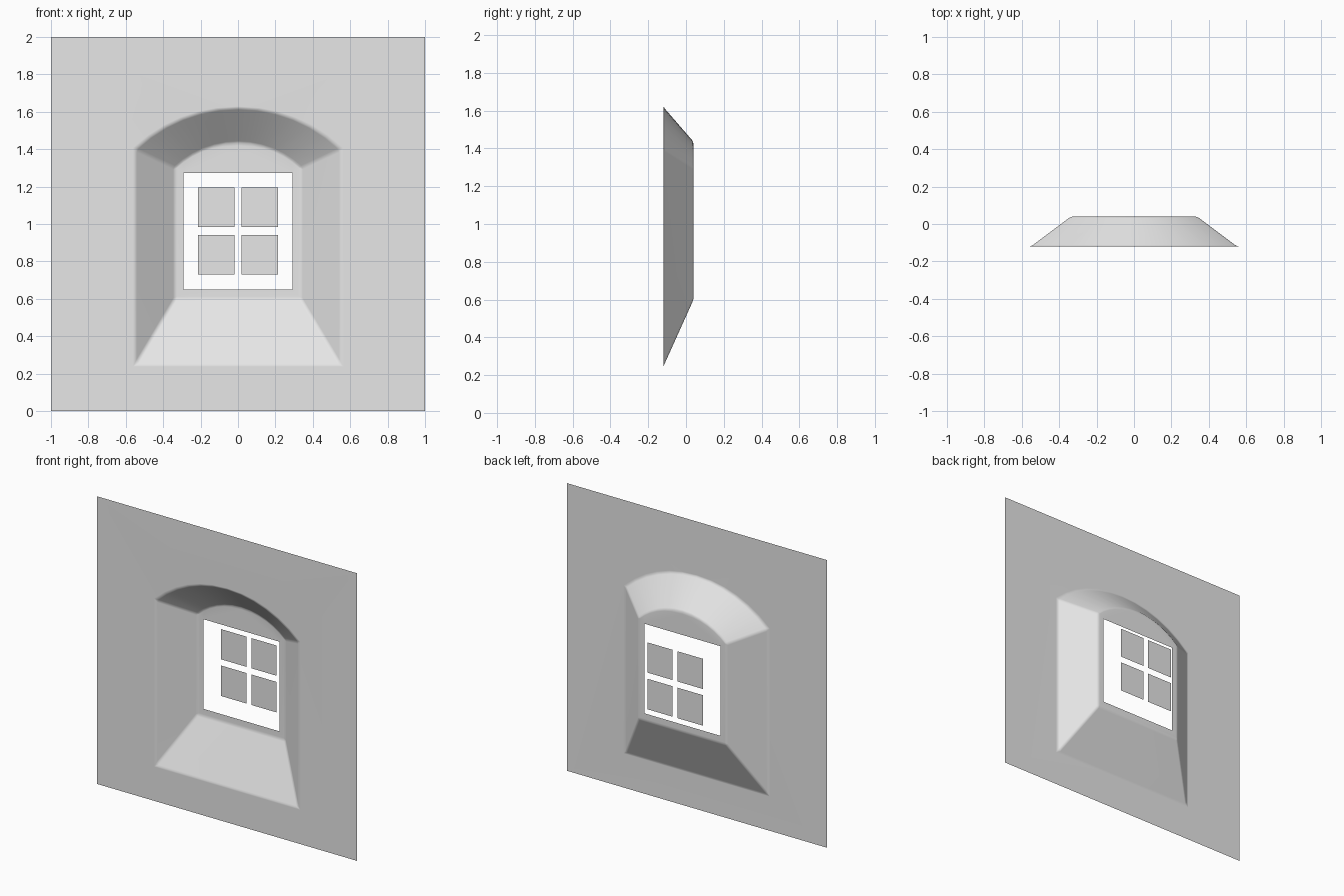
import bpy, bmesh, math

cube = bpy.data.objects.get("Cube")
if cube:
    bpy.data.objects.remove(cube, do_unlink=True)

FRONT, RECESS, GLASS = -0.12, 0.04, 0.12   # depths of wall, niche back, panes

grey = bpy.data.materials.new("plaster_grey")
grey.use_nodes = True
grey.diffuse_color = (0.8, 0.8, 0.8, 1)
grey.node_tree.nodes["Principled BSDF"].inputs["Base Color"].default_value = (0.8, 0.8, 0.8, 1)


def add_object(name, bm):
    mesh = bpy.data.meshes.new(name)
    bm.to_mesh(mesh)
    bm.free()
    mesh.materials.append(grey)
    obj = bpy.data.objects.new(name, mesh)
    bpy.context.collection.objects.link(obj)
    return obj


def rectangle(x0, x1, z0, z1):
    return [(x0, z0), (x1, z0), (x1, z1), (x0, z1)]


def arch(half, bottom, spring, top, steps=12):
    """Outline of an opening with a segmental arch on top."""
    rise = top - spring
    radius = (half * half + rise * rise) / (2 * rise)
    sweep = math.asin(half / radius)
    points = [(-half, bottom), (half, bottom)]
    for i in range(steps + 1):
        a = sweep * (1 - 2 * i / steps)
        points.append((radius * math.sin(a), top - radius + radius * math.cos(a)))
    return points


def loop(bm, points, y):
    verts = [bm.verts.new((x, y, z)) for x, z in points]
    edges = [bm.edges.new((v, verts[i - 1])) for i, v in enumerate(verts)]
    return verts, edges


# Wall, splayed niche and niche back as one surface
bm = bmesh.new()
_, border = loop(bm, rectangle(-1, 1, 0, 2), FRONT)
outer, outer_edges = loop(bm, arch(0.55, 0.245, 1.4, 1.62), FRONT)
inner, inner_edges = loop(bm, arch(0.337, 0.6, 1.3, 1.435), RECESS)
_, opening = loop(bm, rectangle(-0.292, 0.292, 0.65, 1.273), RECESS)
bmesh.ops.triangle_fill(bm, use_beauty=True, edges=border + outer_edges, normal=(0, -1, 0))
bmesh.ops.triangle_fill(bm, use_beauty=True, edges=inner_edges + opening, normal=(0, -1, 0))
for i in range(len(outer)):
    bm.faces.new((outer[i - 1], outer[i], inner[i], inner[i - 1]))
bmesh.ops.recalc_face_normals(bm, faces=bm.faces[:])
if sum(f.normal.y * f.calc_area() for f in bm.faces) > 0:
    bmesh.ops.reverse_faces(bm, faces=bm.faces[:])
for f in bm.faces:
    f.smooth = True
wall = add_object("wall_with_niche", bm)

# Softly rounded plaster edges
bevel = wall.modifiers.new("soft_edges", 'BEVEL')
bevel.width = 0.012
bevel.segments = 2
bevel.limit_method = 'ANGLE'
bevel.angle_limit = math.radians(18)
wall.modifiers.new("flat_normals", 'WEIGHTED_NORMAL')

# Four window panes set behind the opening
for side, x0, x1 in (("right", -0.213, -0.018), ("left", 0.018, 0.213)):
    for level, z0, z1 in (("lower", 0.73, 0.942), ("upper", 0.985, 1.195)):
        bm = bmesh.new()
        verts, _ = loop(bm, rectangle(x0, x1, z0, z1), GLASS)
        bm.faces.new(verts)
        add_object(f"{level}_{side}_pane", bm)
